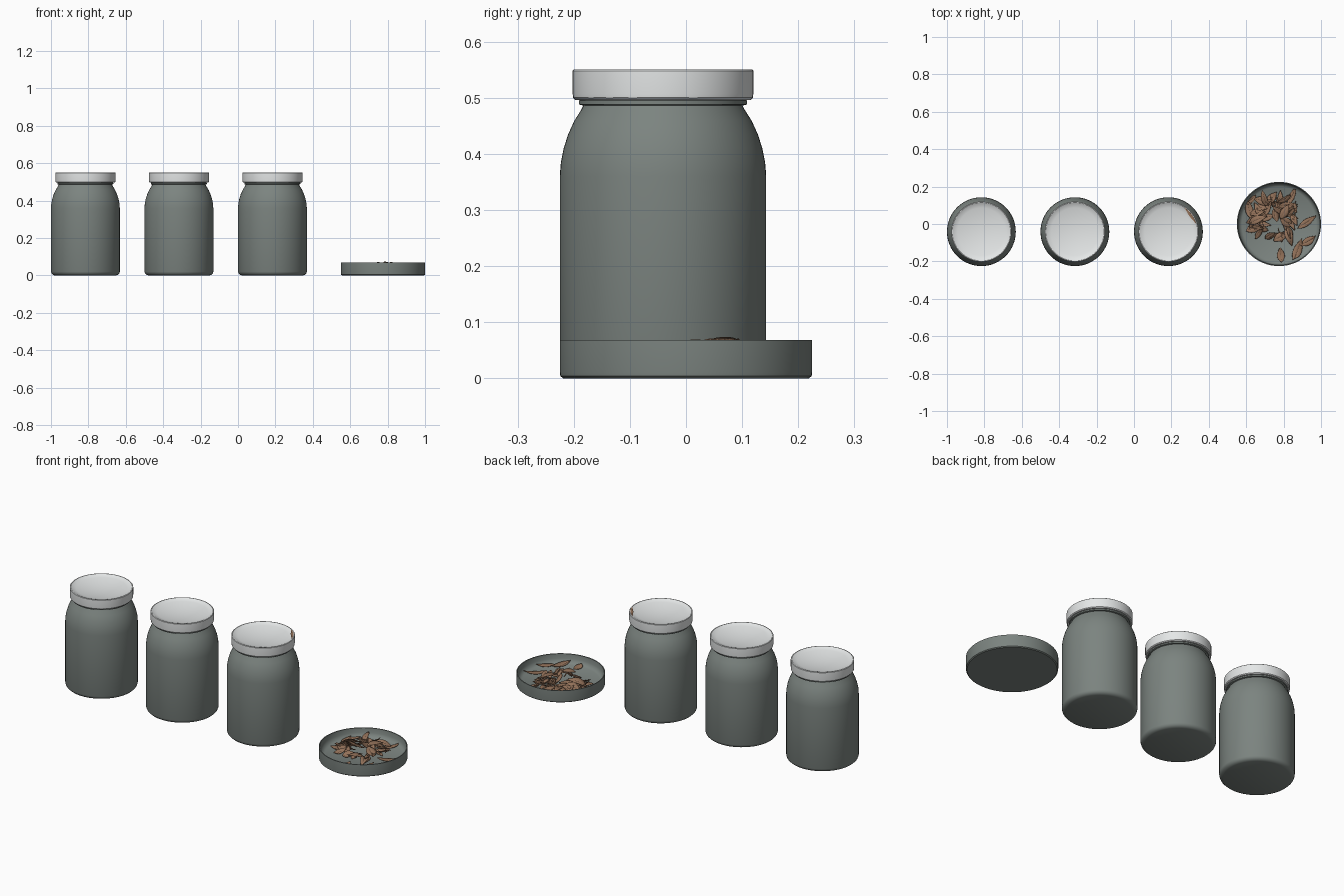
import bpy, bmesh, math, random
from mathutils import Matrix, Vector

if "Cube" in bpy.data.objects:
    bpy.data.objects.remove(bpy.data.objects["Cube"], do_unlink=True)

random.seed(7)


def material(name, colour):
    m = bpy.data.materials.new(name)
    m.use_nodes = True
    rgba = (*colour, 1)
    m.diffuse_color = rgba
    m.node_tree.nodes["Principled BSDF"].inputs["Base Color"].default_value = rgba
    return m


GLASS = material("grey_green_glass", (0.20, 0.23, 0.215))
WHITE = material("white_lid", (0.78, 0.80, 0.80))
BROWN = material("dried_leaf_brown", (0.29, 0.165, 0.10))


def finish(bm, name, mat, smooth=True, angle=35):
    mesh = bpy.data.meshes.new(name)
    bm.to_mesh(mesh)
    bm.free()
    ob = bpy.data.objects.new(name, mesh)
    bpy.context.collection.objects.link(ob)
    mesh.materials.append(mat)
    if smooth:
        bpy.ops.object.select_all(action="DESELECT")
        ob.select_set(True)
        bpy.context.view_layer.objects.active = ob
        bpy.ops.object.shade_smooth_by_angle(angle=math.radians(angle))
    return ob


def lathe(name, profile, centre, mat, segments=64):
    """Spin a radius/height profile around the vertical axis."""
    bm = bmesh.new()
    verts = [bm.verts.new((r, 0, z)) for r, z in profile]
    edges = [bm.edges.new(pair) for pair in zip(verts, verts[1:])]
    bmesh.ops.spin(bm, geom=verts + edges, cent=(0, 0, 0), axis=(0, 0, 1),
                   angle=math.tau, steps=segments, use_duplicate=False)
    bmesh.ops.remove_doubles(bm, verts=bm.verts, dist=1e-5)
    bmesh.ops.recalc_face_normals(bm, faces=bm.faces)
    ob = finish(bm, name, mat)
    ob.location = (centre[0], centre[1], 0)
    return ob


# Jar outline: chamfered foot, straight wall, round shoulder, neck bead
jar_profile = [(0, 0), (0.164, 0), (0.174, 0.004), (0.181, 0.011), (0.184, 0.02), (0.184, 0.36),
               (0.182, 0.385), (0.177, 0.41), (0.169, 0.435), (0.158, 0.459),
               (0.146, 0.478), (0.142, 0.486), (0.150, 0.488), (0.150, 0.495),
               (0.142, 0.499), (0.142, 0.51), (0, 0.51)]

# Lid outline: rounded skirt and a gently dished top
dish_steps = 6
lid_profile = [(0.14, 0.496), (0.156, 0.496), (0.160, 0.500), (0.161, 0.507),
               (0.161, 0.548), (0.159, 0.550), (0.155, 0.550)]
for i in range(dish_steps, -1, -1):
    t = i / dish_steps
    lid_profile.append((0.153 * t, 0.528 + 0.020 * t * t))

jar_y = -0.041
for i, side in enumerate(("right", "middle", "left")):
    x = -0.816 + 0.5 * i
    lathe("jar_" + side, jar_profile, (x, jar_y), GLASS)
    lathe("lid_" + side, lid_profile, (x, jar_y), WHITE)

# Brown sliver just inside the rim of the left jar's lid
bm = bmesh.new()
rows = []
for i in range(13):
    t = i / 12
    a = math.radians(15 + 42 * t)
    inner = 0.154 - 0.014 * math.sin(math.pi * t)
    rows.append([bm.verts.new((r * math.cos(a), r * math.sin(a), 0.5502))
                 for r in (inner, 0.1545)])
for p, q in zip(rows, rows[1:]):
    bm.faces.new((p[0], p[1], q[1], q[0]))
bmesh.ops.recalc_face_normals(bm, faces=bm.faces)
sliver = finish(bm, "lid_leaf_sliver", BROWN, smooth=False)
sliver.location = (0.184, jar_y, 0)

# Shallow dish
dish_centre = Vector((0.775, 0, 0))
lathe("dish", [(0, 0), (0.219, 0), (0.224, 0.004), (0.225, 0.010), (0.225, 0.068), (0.220, 0.068),
               (0.218, 0.042), (0.211, 0.026), (0.198, 0.018), (0, 0.016)],
      dish_centre, GLASS)


# Dried leaves: pointed, folded along the midrib and curled lengthwise
def add_leaf(bm, x, y, heading, length, width, lift, tilt=0.0, roll=0.0, curl=0.15):
    steps = 8
    rows = []
    turn = (Matrix.Rotation(heading, 3, "Z") @ Matrix.Rotation(tilt, 3, "Y")
            @ Matrix.Rotation(roll, 3, "X"))
    for i in range(steps + 1):
        t = i / steps
        half = width / 2 * math.sin(math.pi * t ** 0.85) + 0.0012
        arch = curl * length * (2 * t - 1) ** 2
        rows.append([turn @ Vector(((t - 0.5) * length, s * half, arch + 0.35 * half * abs(s)))
                     for s in (-1, 0, 1)])
    points = [p for row in rows for p in row]
    low = min(p.z for p in points)
    high = max(p.z for p in points)
    squash = min(1, (0.074 - lift) / max(high - low, 0.001))
    for p in points:
        p.z = lift + (p.z - low) * squash
        p.x += x
        p.y += y
        # Keep every leaf within the dish wall
        reach = math.hypot(p.x, p.y)
        if reach > 0.205:
            p.x *= 0.205 / reach
            p.y *= 0.205 / reach
    grid = [[bm.verts.new(p) for p in row] for row in rows]
    for a, b in zip(grid, grid[1:]):
        for k in range(2):
            bm.faces.new((a[k], b[k], b[k + 1], a[k + 1]))


bm = bmesh.new()
# Loose leaves around the edge: x, y, heading in degrees, length, width
loose = [(0.15, 0.01, 35, 0.12, 0.035), (0.10, -0.14, 70, 0.13, 0.045),
         (0.01, -0.165, 95, 0.08, 0.04), (0.16, -0.09, 30, 0.10, 0.04),
         (-0.16, 0.08, 100, 0.10, 0.04), (-0.15, 0.13, 40, 0.07, 0.03),
         (0.07, 0.15, 65, 0.11, 0.03), (-0.13, -0.02, 20, 0.10, 0.045)]
for x, y, heading, length, width in loose:
    add_leaf(bm, x, y, math.radians(heading), length, width, 0.020)
# Heap in the middle, higher towards its centre
for i in range(40):
    dist = 0.125 * math.sqrt(random.random())
    a = random.uniform(0, math.tau)
    add_leaf(bm, -0.02 + dist * math.cos(a), 0.03 + dist * math.sin(a),
             random.uniform(0, math.tau), random.uniform(0.06, 0.11),
             random.uniform(0.02, 0.045), 0.021 + 0.03 * (1 - dist / 0.125) * random.random(),
             random.uniform(-0.35, 0.35), random.uniform(-0.6, 0.6),
             random.uniform(-0.15, 0.2))
# Bare stems
for i in range(10):
    a = random.uniform(0, math.tau)
    add_leaf(bm, 0.09 * math.cos(a), 0.03 + 0.09 * math.sin(a), random.uniform(0, math.tau),
             0.08, 0.004, 0.035, 0.2, 0, 0.05)
# Topmost leaf, just above the rim
add_leaf(bm, 0.03, 0.065, math.radians(60), 0.09, 0.04, 0.061, 0.05, 0.1, -0.08)
bmesh.ops.recalc_face_normals(bm, faces=bm.faces)
leaves = finish(bm, "dried_leaves", BROWN, angle=25)
leaves.location = dish_centre
thick = leaves.modifiers.new("thickness", "SOLIDIFY")
thick.thickness = 0.002
